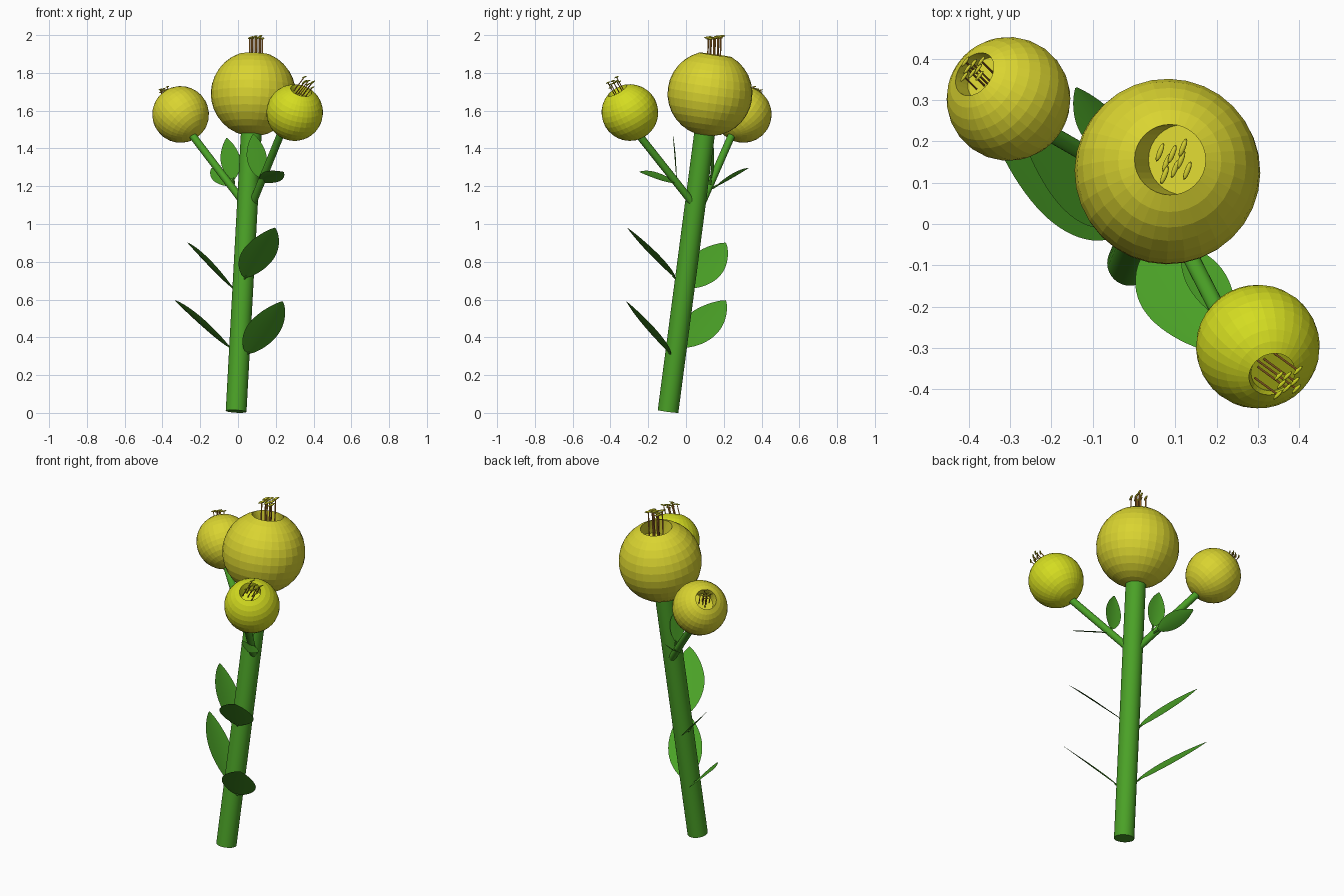
import bpy, bmesh, math, random
from mathutils import Vector, Matrix

if "Cube" in bpy.data.objects:
    bpy.data.objects.remove(bpy.data.objects["Cube"])

random.seed(4)


def material(name, rgb):
    m = bpy.data.materials.new(name)
    m.diffuse_color = (*rgb, 1)
    m.use_nodes = True
    m.node_tree.nodes["Principled BSDF"].inputs["Base Color"].default_value = m.diffuse_color
    return m


GREEN = material("stem_green", (0.07, 0.36, 0.02))
LEAF = material("leaf_green", (0.07, 0.36, 0.02))
YELLOW = material("bud_yellow", (0.70, 0.66, 0.03))
LIME = material("bud_lime", (0.66, 0.72, 0.015))
ORANGE = material("filament_orange", (0.62, 0.26, 0.04))


def finish(bm, name, mat, smooth=False):
    bmesh.ops.recalc_face_normals(bm, faces=bm.faces)
    me = bpy.data.meshes.new(name)
    bm.to_mesh(me)
    bm.free()
    for p in me.polygons:
        p.use_smooth = smooth
    ob = bpy.data.objects.new(name, me)
    bpy.context.collection.objects.link(ob)
    me.materials.append(mat)
    if smooth:
        bpy.context.view_layer.objects.active = ob
        ob.select_set(True)
        bpy.ops.object.shade_smooth_by_angle(angle=math.radians(35))
        ob.select_set(False)
    return ob


def add_rod(bm, a, b, r1, r2, sides):
    a, b = Vector(a), Vector(b)
    d = b - a
    mat = Matrix.Translation((a + b) / 2) @ d.to_track_quat('Z', 'Y').to_matrix().to_4x4()
    bmesh.ops.create_cone(bm, cap_ends=True, segments=sides, radius1=r1, radius2=r2,
                          depth=d.length, matrix=mat)


def rod(name, a, b, r, mat, sides=32):
    bm = bmesh.new()
    add_rod(bm, a, b, r, r, sides)
    finish(bm, name, mat, True)


def leaf(name, base, tip, normal, width):
    """Pointed oval blade on a short stalk, with a thin solid thickness."""
    base, tip = Vector(base), Vector(tip)
    d = tip - base
    side = d.cross(Vector(normal)).normalized()
    up = side.cross(d).normalized()
    bm = bmesh.new()
    n, start = 20, 0.1
    rows = []
    for i in range(n + 1):
        t = i / n
        w = width / 2 * math.sin(math.pi * t ** 0.88) ** 0.75 if 0 < i < n else 0.003
        c = base + d * (start + (1 - start) * t)
        rows.append([bm.verts.new(c + side * w * s + up * 0.006 * s * s * w / (width / 2))
                     for s in (-1, -0.5, 0, 0.5, 1)])
    for p, q in zip(rows, rows[1:]):
        for j in range(4):
            bm.faces.new((p[j], p[j + 1], q[j + 1], q[j]))
    geom = bmesh.ops.solidify(bm, geom=bm.faces[:], thickness=0.004)
    add_rod(bm, base, base + d * (start + 0.04), 0.006, 0.005, 8)
    finish(bm, name, LEAF, True)


def bud(name, centre, r, axis, shift, mat):
    """Faceted ball with its top opened into a cup."""
    bm = bmesh.new()
    bmesh.ops.create_uvsphere(bm, u_segments=32, v_segments=16, radius=r)
    cut = r * math.cos(math.radians(22.5)) + 1e-4
    bmesh.ops.delete(bm, geom=[v for v in bm.verts if v.co.z > cut], context='VERTS')
    turn = Vector(axis).to_track_quat('Z', 'Y').to_matrix().to_4x4()
    bm.transform(Matrix.Translation(centre) @ turn)
    rim = [e for e in bm.edges if e.is_boundary]
    new = bmesh.ops.extrude_edge_only(bm, edges=rim)['geom']
    bmesh.ops.translate(bm, vec=shift, verts=[g for g in new if isinstance(g, bmesh.types.BMVert)])
    bmesh.ops.holes_fill(bm, edges=[e for e in bm.edges if e.is_boundary], sides=0)
    finish(bm, name, mat)


def stamens(name, centre, direction, length, spread, anther_dir, size, mat):
    """Thin filaments, each carrying a small lying anther."""
    c, d = Vector(centre), Vector(direction).normalized()
    q = d.to_track_quat('Z', 'Y')
    fil, ant = bmesh.new(), bmesh.new()
    aq = Vector(anther_dir).to_track_quat('X', 'Z').to_matrix().to_4x4()
    for i in range(8):
        rad = spread * (0.45 if i % 2 else 1)
        a = i * math.tau / 8
        foot = c + q @ Vector((rad * math.cos(a), rad * math.sin(a), 0))
        top = foot + d * length * random.uniform(0.9, 1)
        add_rod(fil, foot, top, 0.0035 * size, 0.0035 * size, 8)
        bmesh.ops.create_uvsphere(ant, u_segments=12, v_segments=8, radius=1,
                                  matrix=Matrix.Translation(top) @ aq @
                                  Matrix.Diagonal((0.022 * size, 0.006 * size, 0.005 * size, 1)))
    finish(fil, name + "_filaments", ORANGE, True)
    finish(ant, name + "_anthers", mat, True)


# Stem and two side branches
rod("stem", (-0.01, -0.095, 0.008), (0.073, 0.105, 1.53), 0.055, GREEN)
rod("right_branch", (0.065, 0.06, 1.08), (0.24, -0.28, 1.51), 0.02, GREEN, 24)
rod("left_branch", (0.04, 0.08, 1.10), (-0.265, 0.255, 1.50), 0.02, GREEN, 24)

# Three buds
bud("main_bud", (0.081, 0.127, 1.69), 0.225, (0.03, 0.14, 1), (0.034, 0, -0.09), YELLOW)
bud("right_bud", (0.30, -0.297, 1.59), 0.15, (0.245, -0.48, 0.84), (0.005, 0.01, -0.05), LIME)
bud("left_bud", (-0.304, 0.303, 1.58), 0.15, (-0.59, 0.43, 0.68), (0.03, -0.01, -0.04), YELLOW)

# Stamens in the buds
stamens("main_stamens", (0.093, 0.147, 1.83), (0.02, 0.03, 1), 0.167, 0.04, (0.35, 0.9, 0.1), 1.1, YELLOW)
stamens("right_stamens", (0.315, -0.342, 1.675), (0.55, -0.4, 0.72), 0.11, 0.038,
        (0.7, 0.7, 0.3), 0.75, LIME)
stamens("left_stamens", (-0.362, 0.347, 1.64), (-0.35, 0.35, 0.86), 0.085, 0.028,
        (0.6, 0.8, 0.2), 0.7, YELLOW)

# Large leaves on the stem
for tag, base, tip, n in (
    ("lower_left", (-0.01, -0.05, 0.32), (-0.335, 0.21, 0.595), (0.65, 0.2, 0.73)),
    ("lower_right", (0.03, -0.055, 0.28), (0.235, -0.315, 0.59), (-0.2, 0.74, 0.67)),
    ("upper_left", (0.0, -0.01, 0.635), (-0.267, 0.21, 0.90), (0.65, 0.2, 0.73)),
    ("upper_right", (0.02, -0.03, 0.685), (0.195, -0.31, 0.98), (-0.2, 0.74, 0.67)),
):
    leaf(tag + "_leaf", base, tip, n, 0.19)

# Small leaves on the branches
for tag, base, tip, n in (
    ("right_branch_outer", (0.11, -0.035, 1.215), (0.24, -0.245, 1.275), (0.35, 0.3, 0.88)),
    ("right_branch_upright", (0.12, -0.05, 1.22), (0.08, -0.07, 1.475), (0, 1, 0.05)),
    ("left_branch_outer", (-0.02, 0.14, 1.19), (-0.14, 0.33, 1.295), (-0.2, -0.5, 0.83)),
    ("left_branch_upright", (-0.02, 0.13, 1.21), (-0.06, 0.14, 1.455), (0.15, 1, 0)),
):
    leaf(tag + "_leaf", base, tip, n, 0.105)
